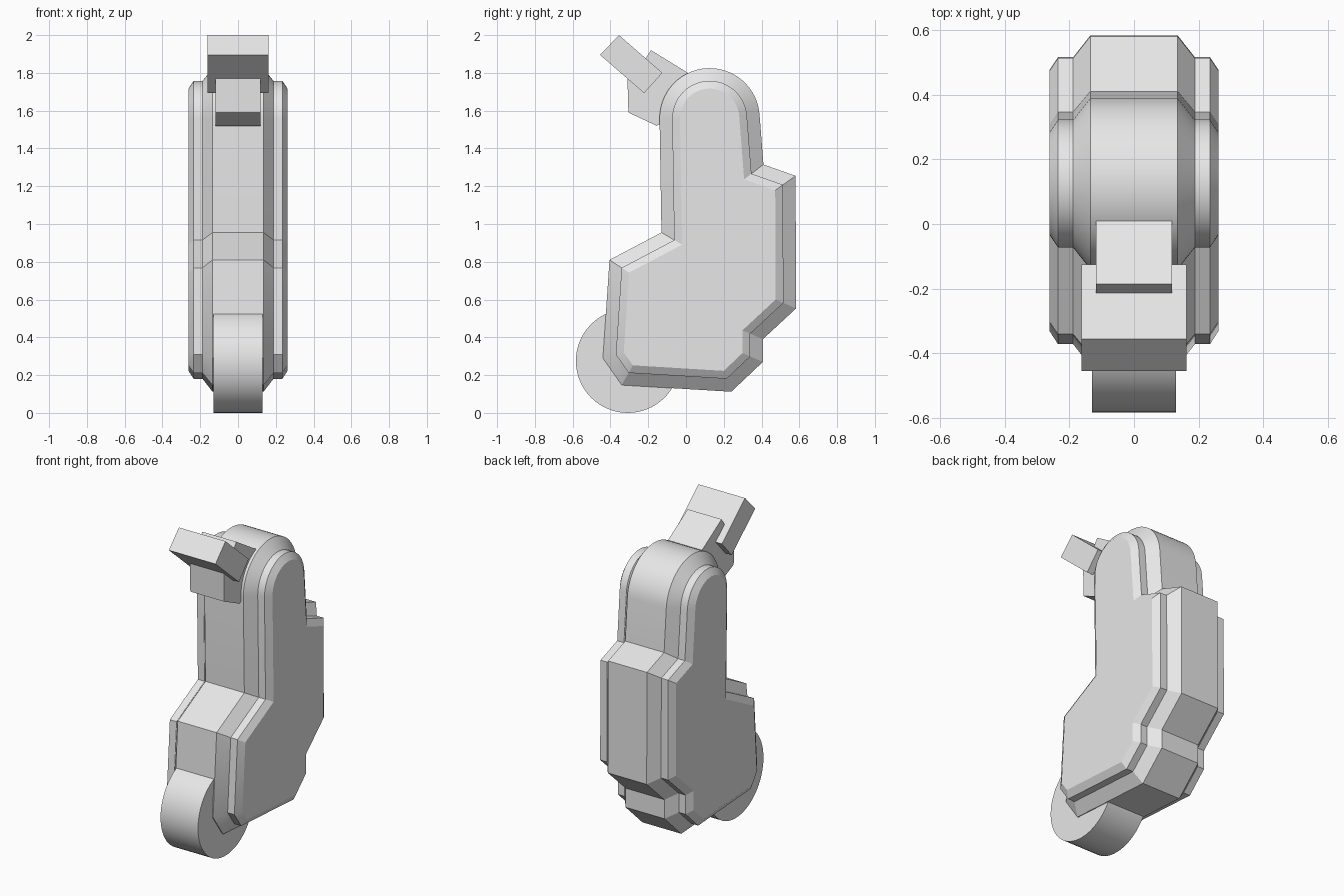
import bpy, bmesh, math
from mathutils import Vector

if "Cube" in bpy.data.objects:
    bpy.data.objects.remove(bpy.data.objects["Cube"])

grey = bpy.data.materials.new("plain grey")
grey.use_nodes = True
grey.diffuse_color = (0.8, 0.8, 0.8, 1)
grey.node_tree.nodes["Principled BSDF"].inputs["Base Color"].default_value = (0.8, 0.8, 0.8, 1)


def inset(points, amount):
    """Move every edge of a clockwise (y, z) outline inward, with mitred corners."""
    result = []
    for i, p in enumerate(points):
        before = (p - points[i - 1]).normalized()
        after = (points[(i + 1) % len(points)] - p).normalized()
        n1, n2 = Vector((before.y, -before.x)), Vector((after.y, -after.x))
        result.append(p + (n1 + n2) * amount / (1 + n1.dot(n2)))
    return result


def loft(name, sections):
    """Join matching (x, outline) sections across the width and cap both ends."""
    bm = bmesh.new()
    rings = [[bm.verts.new((x, p[0], p[1])) for p in outline] for x, outline in sections]
    for a, b in zip(rings, rings[1:]):
        for i in range(len(a)):
            j = (i + 1) % len(a)
            bm.faces.new((a[i], a[j], b[j], b[i]))
    bm.faces.new(rings[0])
    bm.faces.new(rings[-1])
    bmesh.ops.recalc_face_normals(bm, faces=bm.faces)
    mesh = bpy.data.meshes.new(name)
    bm.to_mesh(mesh)
    bm.free()
    mesh.materials.append(grey)
    obj = bpy.data.objects.new(name, mesh)
    bpy.context.collection.objects.link(obj)
    bpy.ops.object.select_all(action='DESELECT')
    obj.select_set(True)
    bpy.context.view_layer.objects.active = obj
    bpy.ops.object.shade_smooth_by_angle(angle=math.radians(25))
    return obj


def slab(name, outline, half_width):
    return loft(name, [(-half_width, outline), (half_width, outline)])


def arc(cy, cz, radius, start, end, steps):
    angles = [math.radians(start + (end - start) * i / steps) for i in range(steps + 1)]
    return [Vector((cy + radius * math.cos(a), cz + radius * math.sin(a))) for a in angles]


# Main body: rounded top, stepped rims on both sides
outline = [Vector((-0.13, 0.955))] + arc(0.125, 1.56, 0.265, 180, 5, 28) + [
    Vector(p) for p in [
        (0.41, 1.315), (0.58, 1.255), (0.583, 0.553), (0.407, 0.39), (0.407, 0.27),
        (0.24, 0.112), (-0.34, 0.147), (-0.44, 0.29), (-0.405, 0.81)]]
step = inset(outline, 0.067)
face = inset(outline, 0.108)
half = [(0.135, outline), (0.188, step), (0.235, step), (0.262, face)]
loft("body", [(-x, ring) for x, ring in reversed(half)] + half)

# Wheel at the lower front
slab("wheel", arc(-0.308, 0.275, 0.275, 0, 354.375, 63), 0.13)

# Bent bracket and the crossbar it carries
slab("bracket", [(-0.305, 1.59), (-0.155, 1.52), (-0.08, 1.56), (0.01, 1.8),
                 (-0.185, 1.92), (-0.225, 1.86), (-0.31, 1.77)], 0.118)
slab("crossbar", [(-0.355, 2.0), (-0.455, 1.895), (-0.222, 1.693), (-0.125, 1.8)], 0.162)
